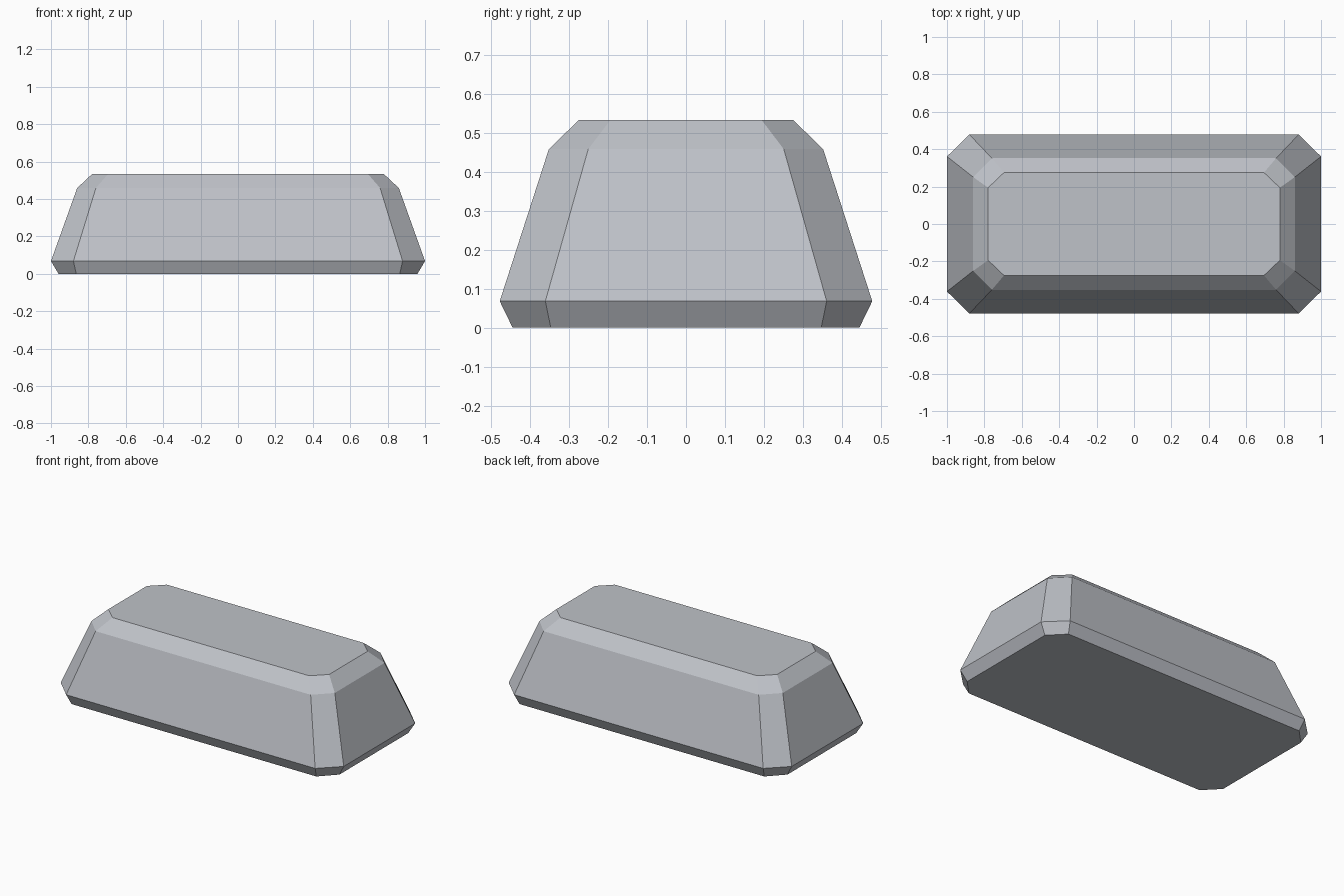
import bpy
import bmesh

cube = bpy.data.objects.get("Cube")
if cube:
    bpy.data.objects.remove(cube, do_unlink=True)

# Single metal colour
metal = bpy.data.materials.new("silver_grey")
metal.use_nodes = True
colour = (0.52, 0.54, 0.58, 1.0)
metal.diffuse_color = colour
metal.node_tree.nodes["Principled BSDF"].inputs["Base Color"].default_value = colour


def octagon(bm, z, hx, hy, ix, iy):
    """Rectangle with cut corners: outer half sizes hx, hy; flat edges end at ix, iy."""
    outline = [(ix, -hy), (hx, -iy), (hx, iy), (ix, hy),
               (-ix, hy), (-hx, iy), (-hx, -iy), (-ix, -hy)]
    return [bm.verts.new((x, y, z)) for x, y in outline]


# Bar: base, widest rim, shoulder and top outlines (z, hx, hy, ix, iy)
levels = [
    (0.0, 0.96, 0.445, 0.865, 0.347),
    (0.068, 1.0, 0.478, 0.88, 0.361),
    (0.458, 0.86, 0.352, 0.76, 0.251),
    (0.533, 0.78, 0.275, 0.695, 0.194),
]

bm = bmesh.new()
rings = [octagon(bm, *level) for level in levels]

# Sloping walls between neighbouring outlines
for lower, upper in zip(rings, rings[1:]):
    for i in range(len(lower)):
        j = (i + 1) % len(lower)
        bm.faces.new((lower[i], lower[j], upper[j], upper[i]))

# Flat underside and top
bm.faces.new(reversed(rings[0]))
bm.faces.new(rings[-1])
bmesh.ops.recalc_face_normals(bm, faces=bm.faces)

mesh = bpy.data.meshes.new("ingot_bar")
bm.to_mesh(mesh)
bm.free()
mesh.materials.append(metal)
bar = bpy.data.objects.new("ingot_bar", mesh)
bpy.context.collection.objects.link(bar)
